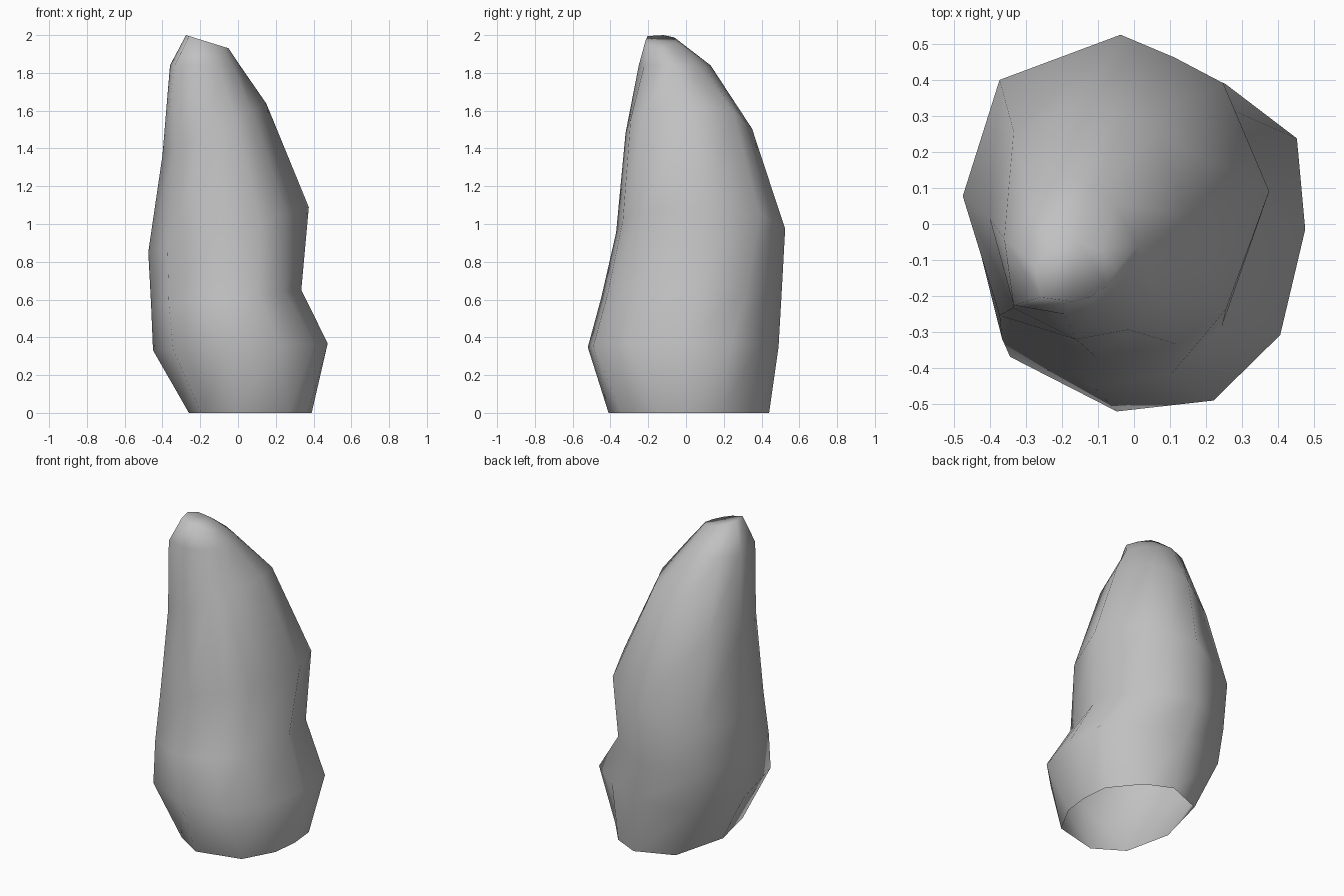
import bpy
import bmesh

default_cube = bpy.data.objects.get("Cube")
if default_cube:
    bpy.data.objects.remove(default_cube, do_unlink=True)

# One flat grey for the whole stone
stone_grey = bpy.data.materials.new("stone_grey")
stone_grey.use_nodes = True
colour = (0.53, 0.53, 0.53, 1)
stone_grey.diffuse_color = colour
shader = next(n for n in stone_grey.node_tree.nodes if n.type == "BSDF_PRINCIPLED")
shader.inputs["Base Color"].default_value = colour
shader.inputs["Roughness"].default_value = 0.9

# Unit outlines, anticlockwise from the left side
base_outline = [(1, 0), (.95, .4), (.5, .82), (0, 1), (-.72, .78),
                (-1, -.04), (-.8, -.73), (-.24, -1), (.62, -.84), (.94, -.39)]
foot_outline = [(1, 0), (.95, .5), (.52, .8), (0, 1), (-.72, .78),
                (-1, .15), (-.77, -.7), (-.13, -1), (.45, -.94), (.85, -.58)]
body_outline = [(1, .03), (.7, .7), (.38, .86), (.03, 1), (-.76, .72),
                (-1, 0), (-.76, -.74), (-.13, -1), (.4, -.92), (.72, -.7)]
tip_outline = [(1, 0), (.65, .6), (.35, .82), (0, 1), (-.65, .75),
               (-1, .1), (-.86, -.87), (-.1, -1), (.38, -.85), (.78, -.5)]


def blend(first, second, share):
    return [tuple(a + (b - a) * share for a, b in zip(p, q))
            for p, q in zip(first, second)]


waist_outline = blend(foot_outline, body_outline, .6)

# Levels: outline, height, x range, y range, tilt along x
levels = [
    (base_outline, 0, (-.26, .39), (-.41, .44), 0),
    (foot_outline, .35, (-.45, .475), (-.52, .49), .04),
    (waist_outline, .61, (-.46, .335), (-.45, .505), .1),
    (body_outline, .97, (-.475, .375), (-.37, .525), .28),
    (body_outline, 1.5, (-.4, .15), (-.32, .35), .5),
    (tip_outline, 1.84, (-.36, .01), (-.25, .13), 0),
    (tip_outline, 1.965, (-.275, -.05), (-.215, -.04), -.31),
]


def add_ring(bm, outline, height, x_range, y_range, tilt):
    """Fit an outline into the given box and tilt it."""
    centre_x, half_x = sum(x_range) / 2, (x_range[1] - x_range[0]) / 2
    centre_y, half_y = sum(y_range) / 2, (y_range[1] - y_range[0]) / 2
    return [bm.verts.new((centre_x + half_x * u,
                          centre_y + half_y * v,
                          height + tilt * half_x * u)) for u, v in outline]


# Loft the rings into a leaning standing stone, open underneath
bm = bmesh.new()
rings = [add_ring(bm, *level) for level in levels]
for lower, upper in zip(rings, rings[1:]):
    for i in range(len(lower)):
        j = (i + 1) % len(lower)
        bm.faces.new((lower[i], lower[j], upper[j], upper[i]))
bm.faces.new(rings[-1])
for face in bm.faces:
    face.smooth = True

mesh = bpy.data.meshes.new("standing_stone")
bm.to_mesh(mesh)
bm.free()
mesh.materials.append(stone_grey)
standing_stone = bpy.data.objects.new("standing_stone", mesh)
bpy.context.collection.objects.link(standing_stone)
